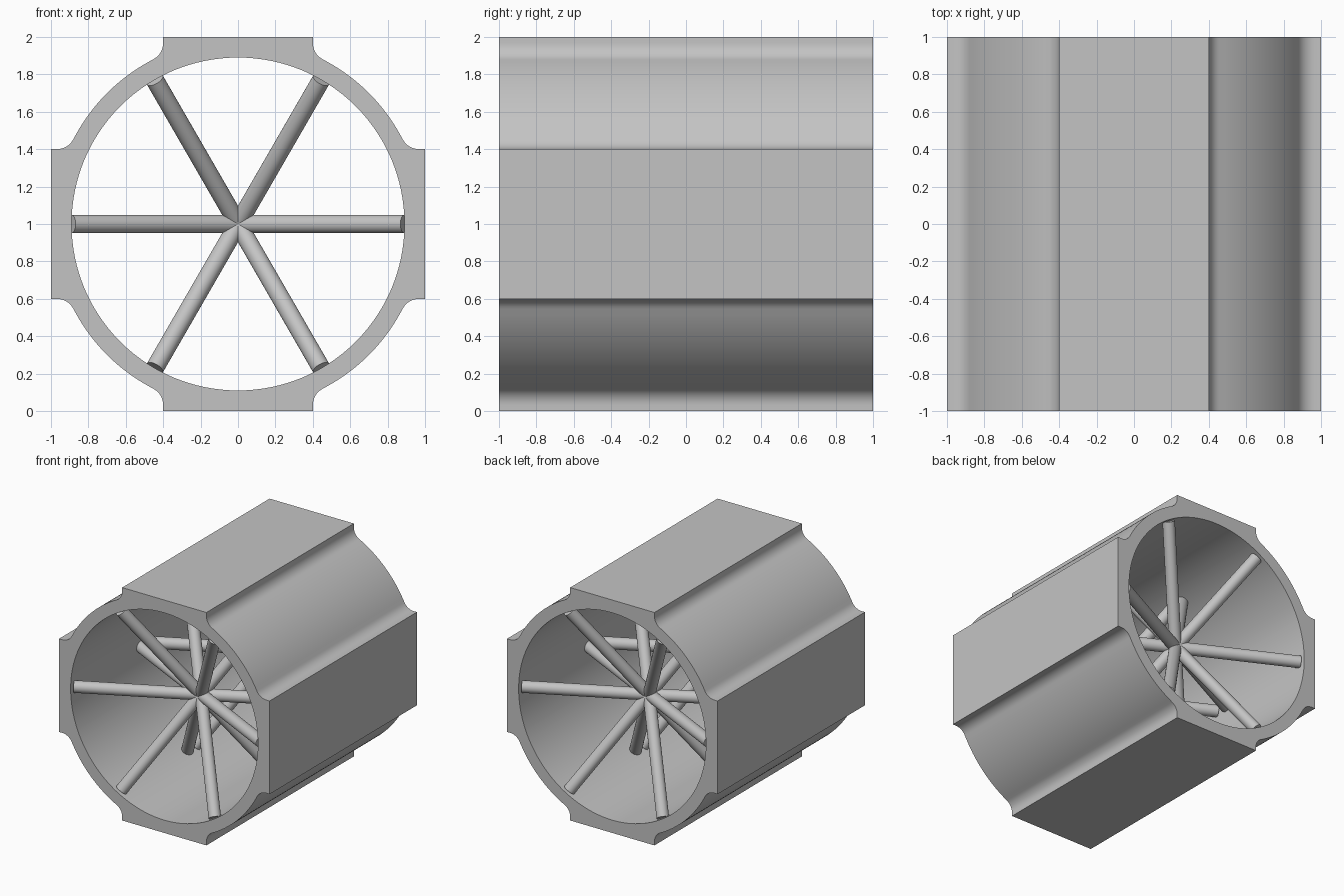
import bpy, bmesh
from math import sin, cos, pi, atan2, sqrt, radians
from mathutils import Vector

cube = bpy.data.objects.get("Cube")
if cube:
    bpy.data.objects.remove(cube, do_unlink=True)

grey = bpy.data.materials.new("light_grey")
grey.use_nodes = True
colour = (0.55, 0.55, 0.55, 1)
grey.diffuse_color = colour
grey.node_tree.nodes["Principled BSDF"].inputs["Base Color"].default_value = colour

FLAT = 0.4       # half width of the four flats
BODY = 0.99      # radius of the round shell
FILLET = 0.1     # hollow fillet between flat and shell
BORE = 0.89      # inner radius
MID = Vector((0, 0, 1))


def smooth(obj):
    bpy.ops.object.select_all(action='DESELECT')
    obj.select_set(True)
    bpy.context.view_layer.objects.active = obj
    bpy.ops.object.shade_smooth_by_angle(angle=radians(30))


def outline():
    """Outer section: half a quadrant, mirrored, then turned four times."""
    side = FLAT + FILLET
    cx = sqrt((BODY + FILLET) ** 2 - side ** 2)
    join = atan2(side, cx)
    half = [(1, FLAT * i / 8) for i in range(9)]
    for i in range(9):
        a = 1.5 * pi + (join - pi / 2) * i / 8
        half.append((cx + FILLET * cos(a), side + FILLET * sin(a)))
    for i in range(1, 11):
        a = join + (pi / 4 - join) * i / 10
        half.append((BODY * cos(a), BODY * sin(a)))
    quadrant = half + [(y, x) for x, y in half[-2:0:-1]]
    points = []
    for k in range(4):
        for x, y in quadrant:
            points.append((x, y))
        quadrant = [(-y, x) for x, y in quadrant]
    return points


# Shell: four loops (outer and bore, front and back) joined by quads
bm = bmesh.new()
outer = outline()
bore = [(BORE * cos(atan2(z, x)), BORE * sin(atan2(z, x))) for x, z in outer]
loops = [[bm.verts.new((x, y, z + 1)) for x, z in ring]
         for ring, y in ((outer, -1), (outer, 1), (bore, 1), (bore, -1))]
n = len(outer)
for k in range(4):
    a, b = loops[k], loops[(k + 1) % 4]
    for i in range(n):
        j = (i + 1) % n
        bm.faces.new((a[i], a[j], b[j], b[i]))
bmesh.ops.recalc_face_normals(bm, faces=bm.faces)
mesh = bpy.data.meshes.new("shell")
bm.to_mesh(mesh)
bm.free()
mesh.materials.append(grey)
shell = bpy.data.objects.new("shell", mesh)
bpy.context.collection.objects.link(shell)
smooth(shell)

# Tilted rods: six cross at each of the two hubs, reaching wall to wall
for hub, y in (("front", -0.5), ("back", 0.5)):
    for k in range(6):
        a = k * pi / 3
        arm = Vector((BORE * cos(a), -0.45, BORE * sin(a)))
        bpy.ops.mesh.primitive_cylinder_add(
            vertices=32, radius=0.049, depth=2 * arm.length,
            location=MID + Vector((0, y, 0)),
            rotation=arm.to_track_quat('Z', 'Y').to_euler())
        rod = bpy.context.object
        rod.name = f"{hub}_rod_{k + 1}"
        rod.data.materials.append(grey)
        smooth(rod)
